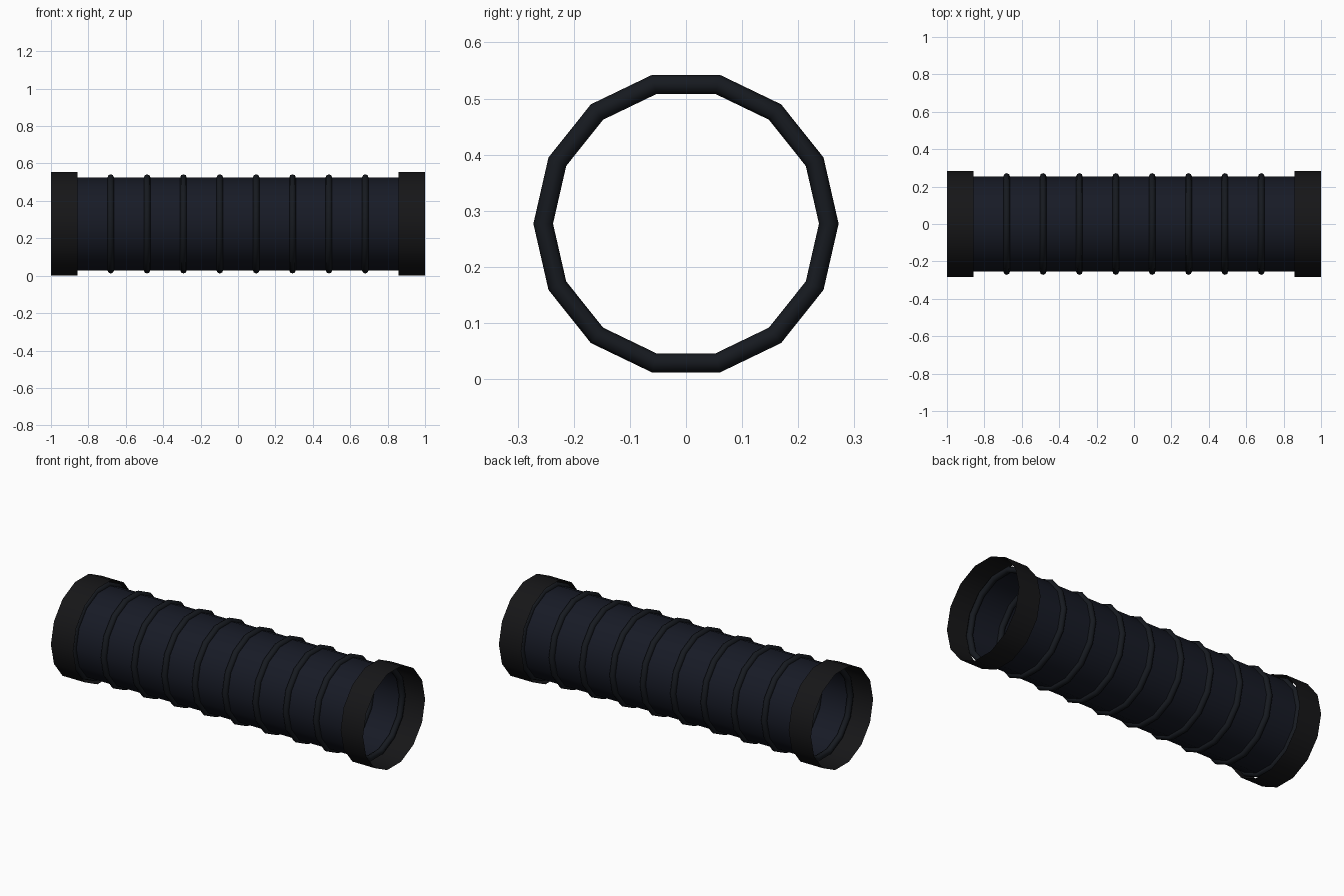
import bpy
from math import pi, cos, sin

if "Cube" in bpy.data.objects:
    bpy.data.objects.remove(bpy.data.objects["Cube"])

SIDES = 14
R_TUBE, R_COLLAR, R_WIRE = 0.2545, 0.2842, 0.0175
CZ = R_COLLAR * cos(pi / SIDES)      # axis height so the collars rest on z = 0
TUBE_LEN, COLLAR_LEN, RINGS = 1.75, 0.143, 10


def material(name, color):
    m = bpy.data.materials.new(name)
    m.diffuse_color = (*color, 1)
    m.use_nodes = True
    m.node_tree.nodes["Principled BSDF"].inputs["Base Color"].default_value = m.diffuse_color
    return m


def sweep(name, profile, closed, mat):
    """Revolve an (x, radius) profile about the long axis."""
    n = len(profile)
    verts, faces = [], []
    for i in range(SIDES):
        a = 2 * pi * i / SIDES
        verts += [(x, r * cos(a), CZ + r * sin(a)) for x, r in profile]
    for i in range(SIDES):
        j = (i + 1) % SIDES
        for k in range(n if closed else n - 1):
            l = (k + 1) % n
            faces.append((i * n + k, j * n + k, j * n + l, i * n + l))
    me = bpy.data.meshes.new(name)
    me.from_pydata(verts, [], [f[::-1] for f in faces] if not closed else faces)
    if not closed:
        me.flip_normals()
    me.materials.append(mat)
    me.shade_smooth()
    ob = bpy.data.objects.new(name, me)
    bpy.context.collection.objects.link(ob)
    return ob


fabric = material("duct_fabric", (0.0085, 0.0105, 0.019))
wire = material("wire_dark", (0.008, 0.010, 0.014))
rubber = material("collar_rubber", (0.008, 0.008, 0.009))

# Thin open tube
sweep("duct_tube", [(TUBE_LEN / 2, R_TUBE), (-TUBE_LEN / 2, R_TUBE)], False, fabric)

# Reinforcing rings, the outermost pair sitting inside the collars
for i in range(RINGS):
    x = -TUBE_LEN / 2 + TUBE_LEN * i / (RINGS - 1)
    section = [(x - R_WIRE * sin(2 * pi * k / 8), R_TUBE + R_WIRE * cos(2 * pi * k / 8))
               for k in range(8)]
    sweep(f"support_ring_{i + 1}", section, True, wire)

# Thin open end collars
for side, s in (("left", -1), ("right", 1)):
    x = s * (1 - COLLAR_LEN / 2)
    sweep(f"end_collar_{side}", [(x + COLLAR_LEN / 2, R_COLLAR), (x - COLLAR_LEN / 2, R_COLLAR)],
          False, rubber)
